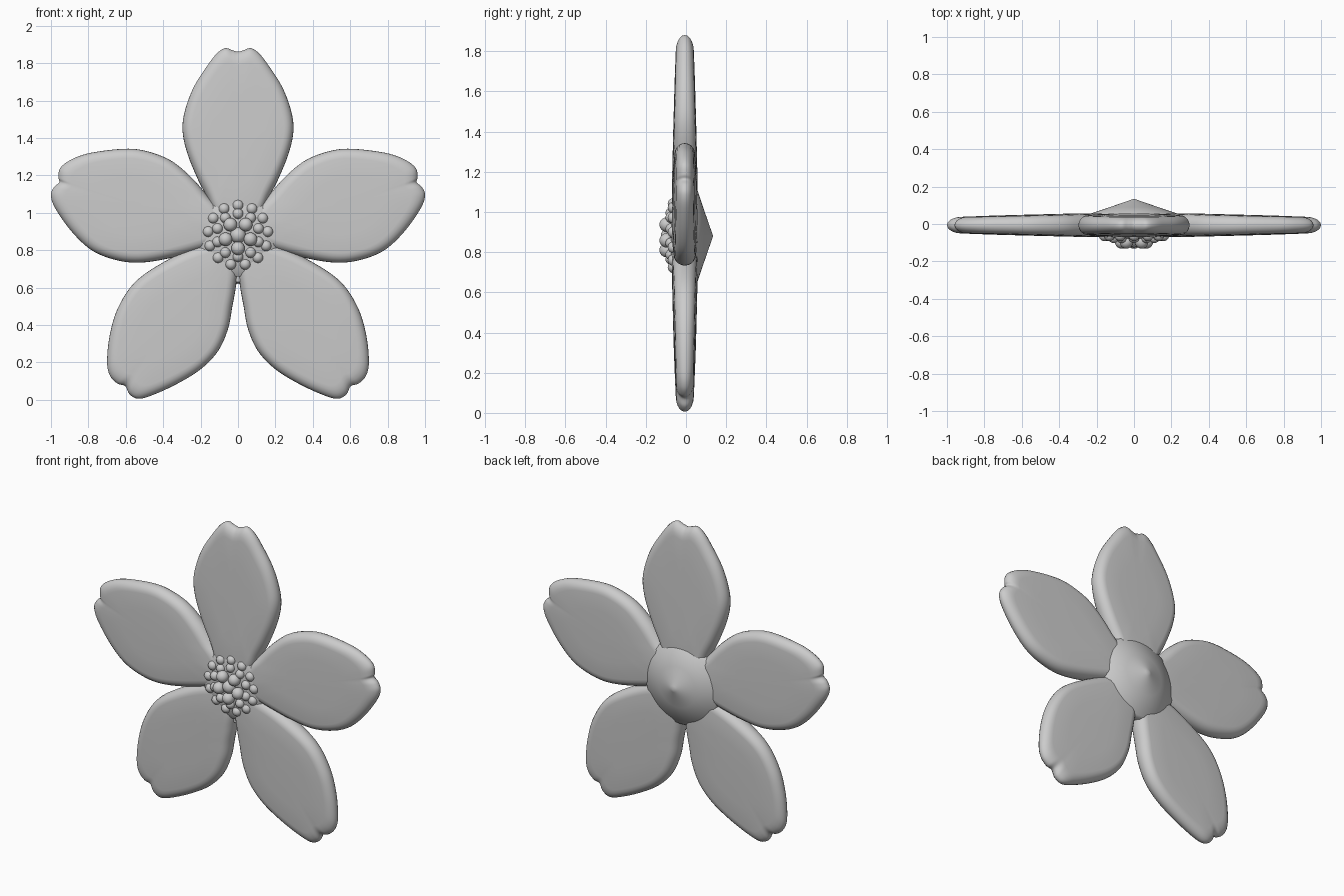
import bpy, bmesh, math
from mathutils import Vector

if "Cube" in bpy.data.objects:
    bpy.data.objects.remove(bpy.data.objects["Cube"])

CZ = 0.88  # height of the flower centre
mat = bpy.data.materials.new("pale grey")
mat.diffuse_color = (0.6, 0.6, 0.6, 1)
mat.use_nodes = True
mat.node_tree.nodes["Principled BSDF"].inputs["Base Color"].default_value = mat.diffuse_color


def finish(bm, name, angle=60):
    bmesh.ops.recalc_face_normals(bm, faces=bm.faces)
    me = bpy.data.meshes.new(name)
    bm.to_mesh(me)
    bm.free()
    ob = bpy.data.objects.new(name, me)
    bpy.context.collection.objects.link(ob)
    me.materials.append(mat)
    bpy.ops.object.select_all(action='DESELECT')
    ob.select_set(True)
    bpy.context.view_layer.objects.active = ob
    bpy.ops.object.shade_smooth_by_angle(angle=math.radians(angle))
    return ob


def spline(pts, n=6):
    """Closed smooth curve through the points."""
    out, k = [], len(pts)
    for i in range(k):
        a, b, c, d = (Vector(pts[(i + j) % k]) for j in (-1, 0, 1, 2))
        for s in range(n):
            t = s / n
            out.append(0.5 * (2*b + (c-a)*t + (2*a-5*b+4*c-d)*t*t + (3*b-a-3*c+d)*t**3))
    return out


def petal(name, pts, mid):
    """Puffed slab: outline rings shrink to the middle while thickness rounds over."""
    outline, mid = spline(pts), Vector(mid)
    angles = [math.radians(a) for a in (-90, -72, -54, -36, -18, 0, 18, 36, 54, 72, 90)]
    shape = [(0.5, -1.04)] + [(0.83 + 0.17 * math.cos(a), math.sin(a)) for a in angles] + [(0.5, 1.04)]
    bm = bmesh.new()
    rings = []
    for f, h in shape:
        ring = []
        for p in outline:
            q = mid + (p - mid) * f
            r = math.hypot(q.x, q.y - CZ)
            t = 0.043 + 0.020 * max(0, min(1, (1.0 - r) / 0.8))
            ring.append(bm.verts.new((q.x, -0.006 + h * t, q.y)))
        rings.append(ring)
    n = len(outline)
    for a, b in zip(rings, rings[1:]):
        for i in range(n):
            bm.faces.new((a[i], a[(i+1) % n], b[(i+1) % n], b[i]))
    for ring, h in ((rings[0], -1), (rings[-1], 1)):
        r = (mid - Vector((0, CZ))).length
        t = 0.043 + 0.020 * (1 - r) / 0.8
        c = bm.verts.new((mid.x, -0.006 + 1.05 * h * t, mid.y))
        for i in range(n):
            bm.faces.new((ring[i], ring[(i+1) % n], c))
    finish(bm, name)


# Petals: one upright, two pairs mirrored in x
half = [(0.03, 1.869), (0.07, 1.88), (0.115, 1.85), (0.165, 1.785), (0.235, 1.675), (0.28, 1.56),
        (0.297, 1.45), (0.275, 1.33), (0.22, 1.19), (0.165, 1.08), (0.11, 0.96)]
top = [(0, 1.861)] + half + [(0, 0.88)] + [(-x, z) for x, z in reversed(half)]
upper = [(0, 0.90), (0.09, 1.02), (0.16, 1.09), (0.25, 1.19), (0.36, 1.28), (0.49, 1.33), (0.61, 1.342),
         (0.79, 1.32), (0.89, 1.285), (0.95, 1.24), (0.96, 1.19), (0.955, 1.163), (0.985, 1.135),
         (1.0, 1.09), (0.975, 1.02), (0.89, 0.90), (0.79, 0.805), (0.68, 0.755), (0.55, 0.733),
         (0.4, 0.75), (0.2, 0.80), (0.08, 0.84)]
lower = [(0.03, 0.86), (0.0, 0.72), (0.012, 0.60), (0.03, 0.5), (0.053, 0.38), (0.107, 0.26), (0.2, 0.163),
         (0.33, 0.083), (0.465, 0.022), (0.535, 0.006), (0.58, 0.03), (0.603, 0.073), (0.645, 0.087),
         (0.685, 0.13), (0.70, 0.205), (0.685, 0.35), (0.64, 0.495), (0.55, 0.63), (0.40, 0.735),
         (0.2, 0.83)]
petal("petal_top", top, (0, 1.42))
for side, s in (("right", 1), ("left", -1)):
    petal("petal_upper_" + side, [(s*x, z) for x, z in upper], (s*0.56, 1.04))
    petal("petal_lower_" + side, [(s*x, z) for x, z in lower], (s*0.35, 0.42))


def lathe(name, profile, n=64, angle=60):
    """Spin (radius, y) points about the flower's front-back axis."""
    bm = bmesh.new()
    rings = [[bm.verts.new((r * math.cos(2*math.pi*i/n), y, CZ + r * math.sin(2*math.pi*i/n)))
              for i in range(n)] for r, y in profile]
    for a, b in zip(rings, rings[1:]):
        for i in range(n):
            bm.faces.new((a[i], a[(i+1) % n], b[(i+1) % n], b[i]))
    bmesh.ops.remove_doubles(bm, verts=bm.verts, dist=1e-5)
    finish(bm, name, angle)


# Pointed calyx behind, low dome in front
lathe("back_cone", [(0, 0.135), (0.02, 0.128), (0.13, 0.09), (0.25, 0.05), (0.262, 0.03), (0.25, -0.03), (0, -0.04)])
lathe("front_dome", [(0, -0.082), (0.08, -0.08), (0.14, -0.073), (0.19, -0.064), (0.22, -0.045), (0, -0.03)])


def beads(name, count, ring, radius, y, start):
    bm = bmesh.new()
    for i in range(count):
        a = start + 2 * math.pi * i / count
        made = bmesh.ops.create_uvsphere(bm, u_segments=20, v_segments=12, radius=radius)
        bmesh.ops.translate(bm, verts=made["verts"], vec=(ring*math.cos(a), y, CZ + ring*math.sin(a)))
    finish(bm, name)


# Stamen beads in rings, rising to the middle
up = math.pi / 2
beads("outer_beads", 13, 0.160, 0.029, -0.062, up)
beads("middle_beads", 10, 0.115, 0.028, -0.074, up)
beads("inner_beads", 5, 0.070, 0.036, -0.096, -up)
beads("centre_bead", 1, 0.0, 0.042, -0.083, up)
